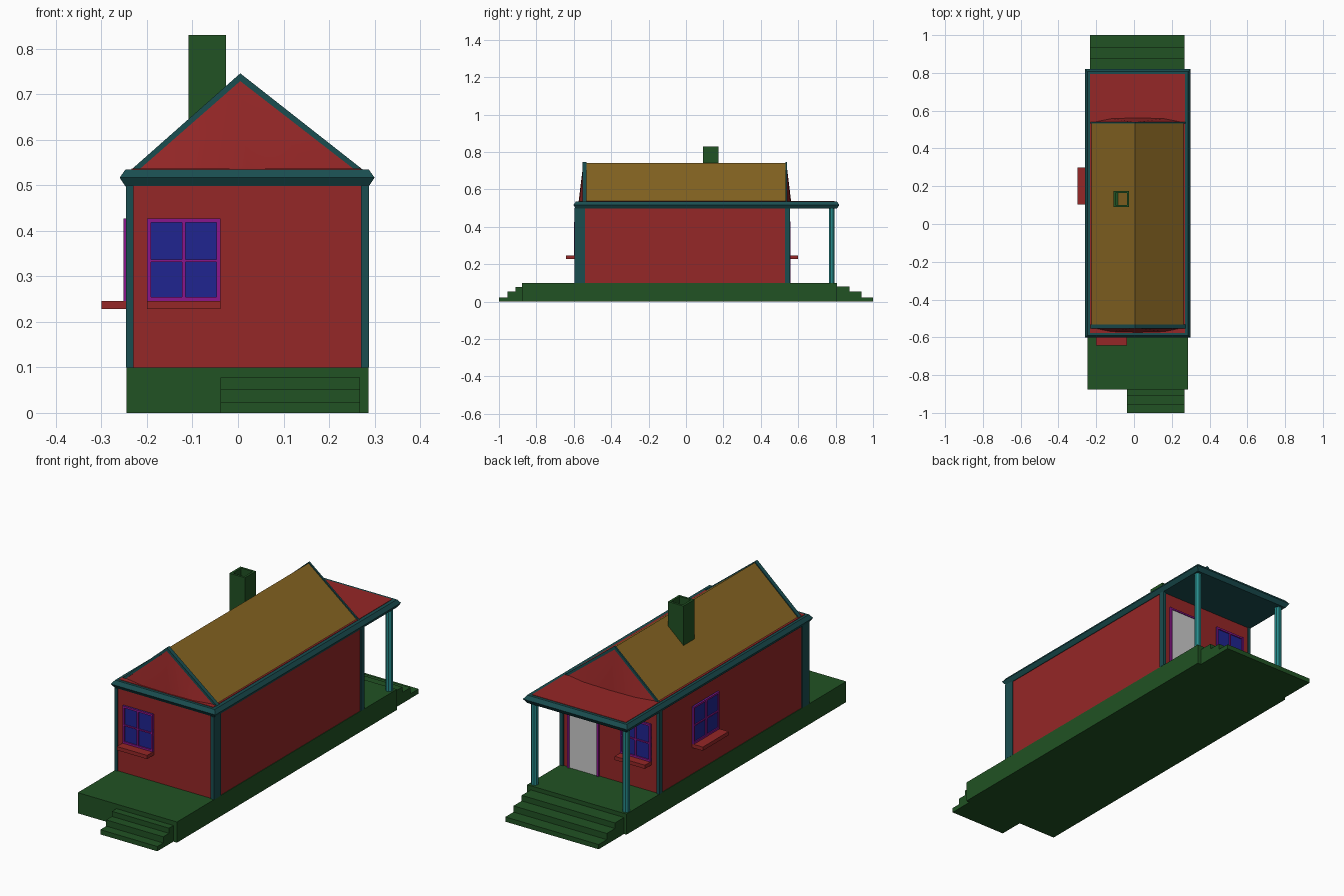
import bpy, bmesh

if "Cube" in bpy.data.objects:
    bpy.data.objects.remove(bpy.data.objects["Cube"])

def mat(name, c):
    m = bpy.data.materials.new(name)
    m.diffuse_color = (*c, 1)
    m.use_nodes = True
    m.node_tree.nodes["Principled BSDF"].inputs["Base Color"].default_value = m.diffuse_color
    return m

RED = mat("red", (0.30, 0.02, 0.02))
GREEN = mat("green", (0.015, 0.085, 0.017))
TEAL = mat("dark_teal", (0.01, 0.075, 0.08))
AQUA = mat("light_teal", (0.02, 0.26, 0.26))
GOLD = mat("ochre", (0.24, 0.13, 0.016))
BLUE = mat("blue", (0.014, 0.018, 0.28))
PURPLE = mat("purple", (0.26, 0.008, 0.26))

def make(name, verts, faces, m):
    me = bpy.data.meshes.new(name)
    bm = bmesh.new()
    vs = [bm.verts.new(v) for v in verts]
    for f in faces:
        bm.faces.new([vs[i] for i in f])
    bmesh.ops.recalc_face_normals(bm, faces=bm.faces)
    bm.to_mesh(me)
    bm.free()
    ob = bpy.data.objects.new(name, me)
    bpy.context.collection.objects.link(ob)
    if m:
        me.materials.append(m)
    return ob

def loft(name, rings, m):
    n = len(rings[0])
    verts = [v for r in rings for v in r]
    faces = [tuple(range(n)), tuple(range(len(verts) - n, len(verts)))]
    for k in range(len(rings) - 1):
        for i in range(n):
            j = (i + 1) % n
            faces.append((k*n + i, k*n + j, k*n + n + j, k*n + n + i))
    return make(name, verts, faces, m)

def rect(x0, x1, y0, y1, z):
    return [(x0, y0, z), (x1, y0, z), (x1, y1, z), (x0, y1, z)]

def box(name, x0, x1, y0, y1, z0, z1, m):
    return loft(name, [rect(x0, x1, y0, y1, z0), rect(x0, x1, y0, y1, z1)], m)

def prism_y(name, profile, y0, y1, m):
    return loft(name, [[(x, y, z) for x, z in profile] for y in (y0, y1)], m)

# Foundation and both flights of steps
box("foundation", -0.245, 0.287, -0.877, 0.806, 0, 0.1, GREEN)
def stairs(name, x0, x1, start, ends):
    for i, (end, top) in enumerate(ends):
        box(f"{name}_{i+1}", x0, x1, min(start, end), max(start, end), 0, top, GREEN)
stairs("front_step", -0.038, 0.268, -0.87, [(-0.911, 0.078), (-0.955, 0.053), (-1, 0.023)])
stairs("back_step", -0.232, 0.268, 0.8, [(0.875, 0.08), (0.938, 0.053), (1, 0.023)])

# Walls and corner boards
box("walls", -0.242, 0.284, -0.59, 0.55, 0.1, 0.5, RED)
for side, x0, x1 in (("left", -0.246, -0.23), ("right", 0.27, 0.288)):
    box(f"front_{side}_corner_board", x0, x1, -0.595, -0.54, 0.1, 0.5, TEAL)
    box(f"back_{side}_corner_board", x0, x1, 0.53, 0.556, 0.1, 0.5, TEAL)

# Octagonal porch posts
for side, x in (("left", -0.225), ("right", 0.265)):
    bpy.ops.mesh.primitive_cylinder_add(vertices=8, radius=0.0165, depth=0.4,
                                        location=(x, 0.78, 0.3), rotation=(0, 0, 0.3927))
    post = bpy.context.object
    post.name = f"porch_post_{side}"
    post.data.materials.append(AQUA)

# Eave slab with pointed moulding edge, red decking on top
def eave_ring(d, z):
    return rect(-0.26 + d, 0.30 - d, -0.602 + d, 0.82 - d, z)
loft("eave_moulding", [eave_ring(0.013, 0.497), eave_ring(0, 0.517), eave_ring(0.013, 0.535)], TEAL)
box("porch_roof_deck", -0.234, 0.27, -0.576, 0.794, 0.52, 0.537, RED)

# Roof, rake boards and bowed gables
APEX = (0.005, 0.74)
prism_y("main_roof", [(-0.232, 0.53), APEX, (0.27, 0.53)], -0.535, 0.535, GOLD)
rake = [(-0.236, 0.533), (0.005, 0.746), (0.276, 0.533),
        (0.258, 0.533), (0.005, 0.729), (-0.219, 0.533)]
for name, s, off in (("front", -1, 0.012), ("back", 1, 0)):
    prism_y(f"{name}_rake_board", rake, s * 0.533, s * (0.541 + off), TEAL)
    base = [(-0.222, 0.537), (-0.12, 0.558), (0.02, 0.562), (0.16, 0.558), (0.262, 0.537)]
    verts = [(0.005, s * (0.538 + off), 0.732)] + [(x, s * (y + off), 0.536) for x, y in base]
    verts += [(x, s * 0.53, 0.536) for x in (-0.222, 0.262)]
    gable = make(f"{name}_gable", verts,
                 [(0, i, i + 1) for i in range(1, 5)] + [(0, 6, 1), (0, 5, 7), (0, 7, 6),
                                                        (1, 6, 7, 5, 4, 3, 2)], RED)
    bpy.context.view_layer.objects.active = gable
    bpy.ops.object.select_all(action='DESELECT')
    gable.select_set(True)
    bpy.ops.object.shade_smooth_by_angle()

# Hollow chimney: outer wall, rim, inner wall
x0, x1, y0, y1, t = -0.109, -0.026, 0.09, 0.175, 0.011
inner = (x0 + t, x1 - t, y0 + t, y1 - t)
loft("chimney", [rect(x0, x1, y0, y1, 0.6), rect(x0, x1, y0, y1, 0.83),
                 rect(*inner, 0.83), rect(*inner, 0.66)], GREEN)

# Windows and door: u runs along the wall, d is the distance outward
def wall_box(name, place, u0, u1, d0, d1, z0, z1, m):
    p, q = place(u0, d0), place(u1, d1)
    xs, ys = sorted((p[0], q[0])), sorted((p[1], q[1]))
    box(name, *xs, *ys, z0, z1, m)

front = lambda u, d: (u, -0.59 - d)
back = lambda u, d: (u, 0.55 + d)
left = lambda u, d: (-0.242 - d, u)

def window(name, place, u0, u1):
    z0, z1, w = 0.246, 0.427, 0.009
    mid, zm = (u0 + u1) / 2, 0.334
    wall_box(f"{name}_glass", place, u0, u1, -0.005, 0.004, z0, z1, BLUE)
    for part, a, b in (("jamb_a", u0, u0 + w), ("mullion", mid - 0.004, mid + 0.004),
                       ("jamb_b", u1 - w, u1)):
        wall_box(f"{name}_{part}", place, a, b, 0, 0.01, z0, z1, PURPLE)
    for part, a, b in (("bottom_rail", z0, z0 + w), ("crossbar", zm - 0.003, zm + 0.003),
                       ("top_rail", z1 - w, z1)):
        wall_box(f"{name}_{part}", place, u0, u1, 0, 0.0095, a, b, PURPLE)
    wall_box(f"{name}_sill", place, u0, u1, 0, 0.052 if place is front else 0.058 if place is left else 0.05,
             0.228, z0, RED)

window("front_window", front, -0.2, -0.038)
window("back_window", back, -0.2, -0.038)
window("side_window", left, 0.102, 0.3)

wall_box("door", back, 0.085, 0.24, -0.005, 0.005, 0.1, 0.42, None)
for part, a, b in (("a", 0.078, 0.087), ("b", 0.236, 0.245)):
    wall_box(f"door_jamb_{part}", back, a, b, 0, 0.01, 0.1, 0.428, PURPLE)
wall_box("door_head", back, 0.078, 0.245, 0, 0.0095, 0.419, 0.427, PURPLE)
